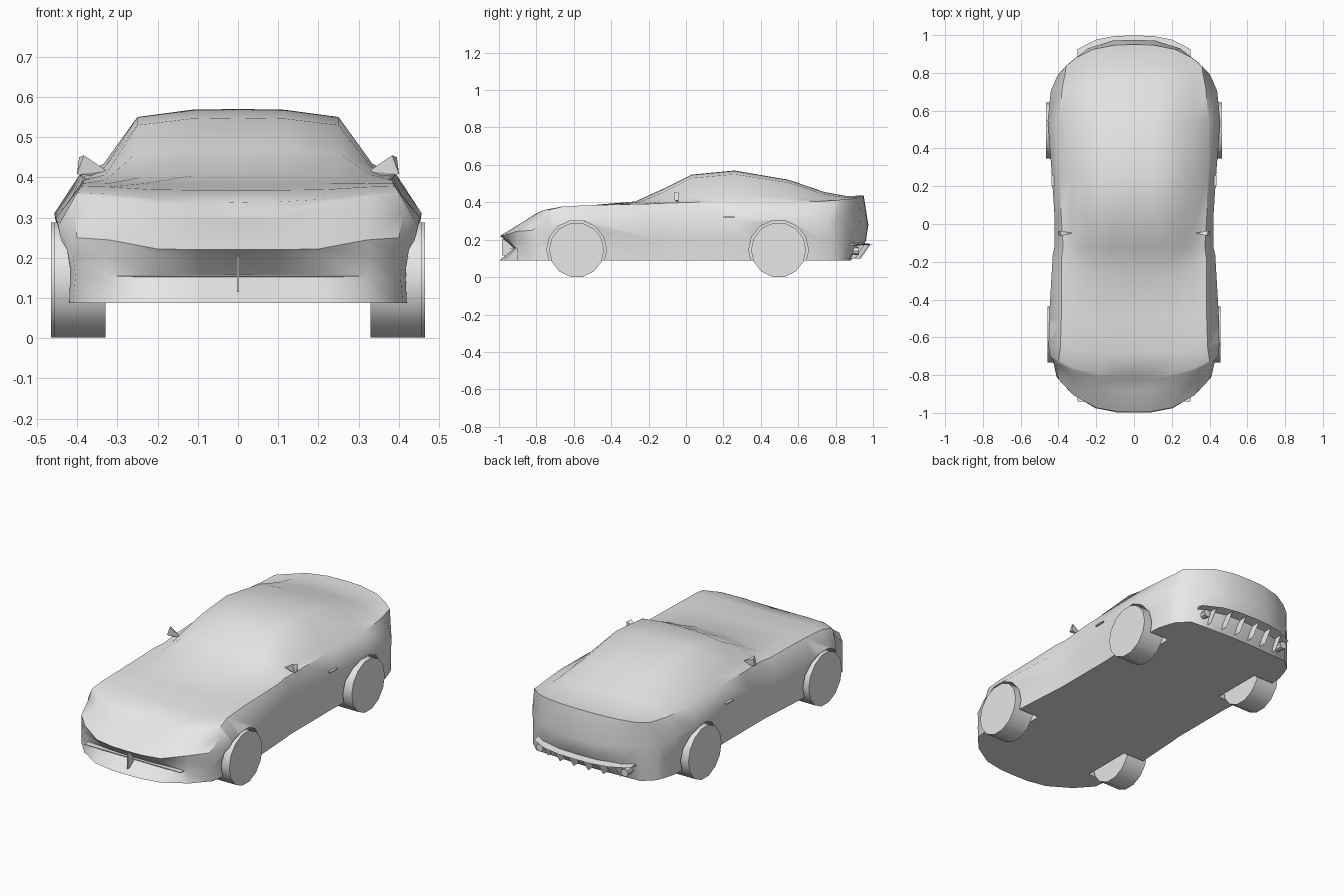
import bpy, bmesh, math
from mathutils import Matrix

cube = bpy.data.objects.get("Cube")
if cube:
    bpy.data.objects.remove(cube, do_unlink=True)

grey = bpy.data.materials.new("plain grey")
grey.use_nodes = True
grey.diffuse_color = (0.8, 0.8, 0.8, 1)
grey.node_tree.nodes["Principled BSDF"].inputs["Base Color"].default_value = (0.8, 0.8, 0.8, 1)


def finish(name, bm):
    bmesh.ops.recalc_face_normals(bm, faces=bm.faces)
    mesh = bpy.data.meshes.new(name)
    bm.to_mesh(mesh)
    bm.free()
    mesh.materials.append(grey)
    obj = bpy.data.objects.new(name, mesh)
    bpy.context.collection.objects.link(obj)
    return obj


def smooth(obj, degrees):
    bpy.ops.object.select_all(action="DESELECT")
    obj.select_set(True)
    bpy.context.view_layer.objects.active = obj
    bpy.ops.object.shade_smooth_by_angle(angle=math.radians(degrees))


def hull(name, points):
    bm = bmesh.new()
    for p in points:
        bm.verts.new(p)
    bmesh.ops.convex_hull(bm, input=bm.verts)
    return finish(name, bm)


def box(name, xs, ys, zs):
    return hull(name, [(x, y, z) for x in xs for y in ys for z in zs])


def cylinder(name, x0, x1, y, z, radius, sides):
    bm = bmesh.new()
    bmesh.ops.create_cone(bm, cap_ends=True, segments=sides, radius1=radius,
                          radius2=radius, depth=x1 - x0)
    turn = Matrix.Rotation(math.pi / 2, 4, "Y")
    bm.transform(Matrix.Translation(((x0 + x1) / 2, y, z)) @ turn)
    return finish(name, bm)


def bow(x, amount):
    return amount * (abs(x) / 0.42) ** 3


SILL = 0.088
# y, bow, centre z, roof half width, roof edge z, belt x, belt z, widest x, widest z, sill x
STATIONS = [
    (-.995, .2, .22, .2, .222, .4, .25, .41, .205, .41),
    (-.88, .15, .29, .2, .3, .41, .31, .43, .25, .42),
    (-.82, .1, .31, .2, .335, .4, .355, .445, .28, .43),
    (-.8, .09, .338, .2, .345, .4, .362, .447, .28, .43),
    (-.68, .03, .368, .22, .37, .39, .378, .452, .3, .435),
    (-.5, 0, .38, .23, .385, .385, .385, .45, .3, .435),
    (-.27, .1, .405, .24, .4, .385, .392, .43, .3, .415),
    (-.12, 0, .473, .26, .455, .375, .395, .42, .3, .41),
    (.03, 0, .548, .25, .53, .385, .4, .42, .3, .41),
    (.26, 0, .57, .25, .55, .39, .405, .435, .3, .41),
    (.55, 0, .52, .245, .505, .395, .405, .457, .31, .43),
    (.74, -.03, .455, .25, .443, .38, .405, .44, .31, .42),
    (.86, -.1, .433, .24, .427, .365, .41, .415, .3, .4),
    (.95, -.18, .437, .22, .43, .36, .415, .4, .28, .385),
]


def section(s):
    y, b, zc, wr, zr, wb, zb, wm, zm, ws = s
    half = [(0.46 * wr, zc - 0.1 * (zc - zr)), (wr, zr),
            (wr + 0.6 * (wb - wr), zr + 0.8 * (zb - zr)), (wb, zb), (wm, zm),
            ((wm + ws) / 2 - 0.006, SILL + 0.55 * (zm - SILL)), (ws, SILL)]
    ring = [(-x, z) for x, z in reversed(half)] + [(0, zc)] + half
    return [(x, y + bow(x, b), z) for x, z in ring]


def cap(bm, row, station, pushes):
    """Close one end with a grid of faces, pushed in or out row by row."""
    above = row[3:12]
    for k, push in enumerate(pushes):
        left, right = row[2 - k], row[12 + k]
        line = [left]
        for v in row[4:11]:
            x = v.co.x / row[11].co.x * right.co.x
            taper = max(0, 1 - (abs(x) / 0.31) ** 4)
            y = station[0] + bow(x, station[1]) + push * taper
            line.append(bm.verts.new((x, y, right.co.z)))
        line.append(right)
        for i in range(len(line) - 1):
            bm.faces.new((above[i], above[i + 1], line[i + 1], line[i]))
        above = line
    return above


# Body shell: lofted sections, nose with recessed mouth, bulged tail
bm = bmesh.new()
rows = [[bm.verts.new(p) for p in section(s)] for s in STATIONS]
for a, b in zip(rows, rows[1:]):
    for i in range(len(a) - 1):
        bm.faces.new((a[i], a[i + 1], b[i + 1], b[i]))
chin = cap(bm, rows[0], STATIONS[0], (0.02, 0.075, -0.004))
tail = cap(bm, rows[-1], STATIONS[-1], (0.025, 0.012, -0.07))
bottoms = [chin] + [[r[0], r[-1]] for r in rows[1:-1]] + [tail]
for a, b in zip(bottoms, bottoms[1:]):
    bm.faces.new(a + b[::-1])
body = finish("body", bm)

# Wheels and the arches cut for them
AXLES = {"front": (-0.585, 0.458), "rear": (0.495, 0.465)}
RADIUS = 0.147
for end, (y, outer) in AXLES.items():
    for side, label in ((1, "left"), (-1, "right")):
        x0, x1 = sorted((0.33 * side, outer * side))
        wheel = cylinder(f"{end}_{label}_wheel", x0, x1, y, 0.145, RADIUS, 14)
        smooth(wheel, 30)
        x0, x1 = sorted((0.3 * side, 0.6 * side))
        cutter = cylinder("arch_cutter", x0, x1, y, 0.145, 0.16, 14)
        cutter.hide_render = True
        mod = body.modifiers.new("arch", "BOOLEAN")
        mod.operation = "DIFFERENCE"
        mod.solver = "EXACT"
        mod.object = cutter
        bpy.context.view_layer.objects.active = body
        bpy.ops.object.modifier_apply(modifier=mod.name)
        bpy.data.objects.remove(cutter, do_unlink=True)
smooth(body, 42)

# Mouth blade and upright divider
box("mouth_blade", (-0.3, 0.3), (-0.94, -0.9), (0.153, 0.157))
box("mouth_divider", (-0.003, 0.003), (-0.985, -0.91), (0.115, 0.205))

# Door mirrors and door handles
for side, label in ((1, "left"), (-1, "right")):
    hull(f"{label}_mirror", [(side * x, y, z) for x, y, z in (
        (0.325, -0.048, 0.415), (0.383, -0.062, 0.455), (0.395, -0.036, 0.45),
        (0.4, -0.06, 0.408), (0.4, -0.038, 0.41), (0.35, -0.045, 0.402))])
    box(f"{label}_door_handle", (side * 0.42, side * 0.437), (0.2, 0.26), (0.316, 0.323))

# Rear diffuser: bowed lip, hanging fins and exhaust tips
lip = [(x / 100, y - bow(x / 100, 0.2), z) for x in range(-30, 31, 10)
       for y, z in ((0.998, 0.176), (0.93, 0.165), (0.93, 0.185))]
hull("diffuser_lip", lip)
for i in range(6):
    x = -0.225 + 0.09 * i
    back = 0.985 - bow(x, 0.2)
    hull(f"diffuser_fin_{i + 1}", [(x - 0.014, back - 0.1, 0.17), (x + 0.014, back - 0.1, 0.17),
                                   (x, back, 0.172), (x, back - 0.05, 0.1), (x, back - 0.1, 0.1)])
for side, label in ((1, "left"), (-1, "right")):
    hull(f"{label}_exhaust", [(side * 0.265 + r * math.cos(a), y, 0.14 + r * math.sin(a))
                              for y, r in ((0.82, 0.015), (0.925, 0.022))
                              for a in (math.tau * k / 8 for k in range(8))])
